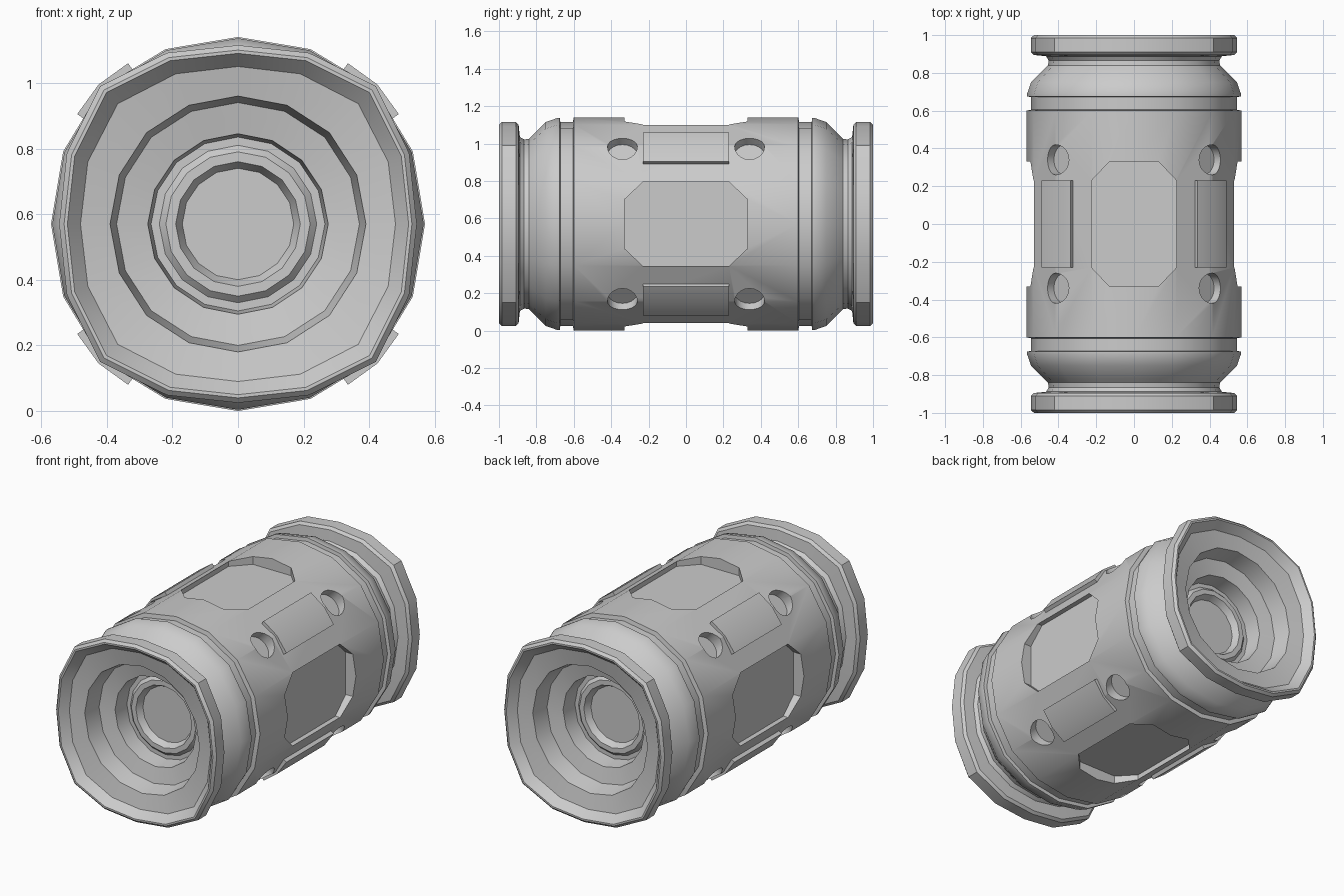
import bpy, bmesh, math
from mathutils import Matrix, Vector

if "Cube" in bpy.data.objects:
    bpy.data.objects.remove(bpy.data.objects["Cube"])

CZ = 0.57      # height of the long axis
SIDES = 16

def finish(bm, name, angle=30):
    bmesh.ops.recalc_face_normals(bm, faces=bm.faces[:])
    me = bpy.data.meshes.new(name)
    bm.to_mesh(me)
    bm.free()
    ob = bpy.data.objects.new(name, me)
    bpy.context.collection.objects.link(ob)
    return ob

def smooth(ob):
    bpy.ops.object.select_all(action='DESELECT')
    ob.select_set(True)
    bpy.context.view_layer.objects.active = ob
    bpy.ops.object.shade_smooth_by_angle(angle=math.radians(30))

def spin_matrix(deg):
    # turn about the long axis, then lift to its height
    return Matrix.Translation((0, 0, CZ)) @ Matrix.Rotation(math.radians(deg), 4, 'Y')

def add_prism(bm, base, offset, matrix):
    # closed prism from a base polygon and an extrusion vector
    a = [bm.verts.new(matrix @ Vector(p)) for p in base]
    b = [bm.verts.new(matrix @ (Vector(p) + Vector(offset))) for p in base]
    bm.faces.new(a)
    bm.faces.new(b[::-1])
    n = len(a)
    for i in range(n):
        bm.faces.new((a[i], b[i], b[(i + 1) % n], a[(i + 1) % n]))

# Half profile from the cup centre outwards to the barrel: y, radius, squareness
half = [
    (.68, .17, 0), (.72, .19, 0), (.72, .22, 0), (.70, .24, 0), (.70, .265, 0),
    (.80, .275, 0), (.82, .37, .01), (.93, .39, .01), (.95, .48, .08),
    (1.0, .52, .09), (1.0, .53, .09), (.985, .545, .09), (.91, .545, .09),
    (.895, .53, .09), (.888, .465, .05), (.865, .452, .04), (.84, .455, .04),
    (.82, .475, .04), (.75, .545, .03), (.69, .566, .03), (.675, .566, .03),
    (.672, .545, .03), (.605, .545, .03), (.6, .57, .03),
]
profile = half + [(-y, r, q) for y, r, q in reversed(half)]

# Barrel: slightly squared lathe with 16 sides
bm = bmesh.new()
rings = []
for y, r, q in profile:
    ring = []
    for k in range(SIDES):
        f = 1 + q * (0, .4, 1, .4)[k % 4]
        t = 2 * math.pi * k / SIDES
        ring.append(bm.verts.new((r * f * math.cos(t), y, CZ + r * f * math.sin(t))))
    rings.append(ring)
for a, b in zip(rings, rings[1:]):
    for k in range(SIDES):
        j = (k + 1) % SIDES
        bm.faces.new((a[k], a[j], b[j], b[k]))
bm.faces.new(rings[0])
bm.faces.new(rings[-1])
barrel = finish(bm, "barrel")

# Cutters: four octagonal panels and eight round sockets
octagon = [(-.225, -.23, .5), (-.13, -.33, .5), (.13, -.33, .5), (.225, -.23, .5),
           (.225, .23, .5), (.13, .33, .5), (-.13, .33, .5), (-.225, .23, .5)]
bm = bmesh.new()
for i in range(4):
    add_prism(bm, octagon, (0, 0, .3), spin_matrix(90 * i))
    for y in (-.34, .34):
        circle = [(.08 * math.cos(math.tau * k / 20), y + .08 * math.sin(math.tau * k / 20), .52)
                  for k in range(20)]
        add_prism(bm, circle, (0, 0, .3), spin_matrix(90 * i + 45))
cutter = finish(bm, "recess_cutter")
cutter.hide_render = True

mod = barrel.modifiers.new("recesses", 'BOOLEAN')
mod.operation = 'DIFFERENCE'
mod.solver = 'EXACT'
mod.object = cutter
bpy.context.view_layer.objects.active = barrel
barrel.select_set(True)
bpy.ops.object.modifier_apply(modifier=mod.name)
bpy.data.objects.remove(cutter, do_unlink=True)
smooth(barrel)

# Raised plates on the four diagonals
section = [(.30, -.23, .44), (.335, -.23, .49), (.425, -.23, .425),
           (.49, -.23, .335), (.44, -.23, .30)]
bm = bmesh.new()
for i in range(4):
    add_prism(bm, section, (0, .46, 0), spin_matrix(90 * i))
smooth(finish(bm, "raised_plates"))
